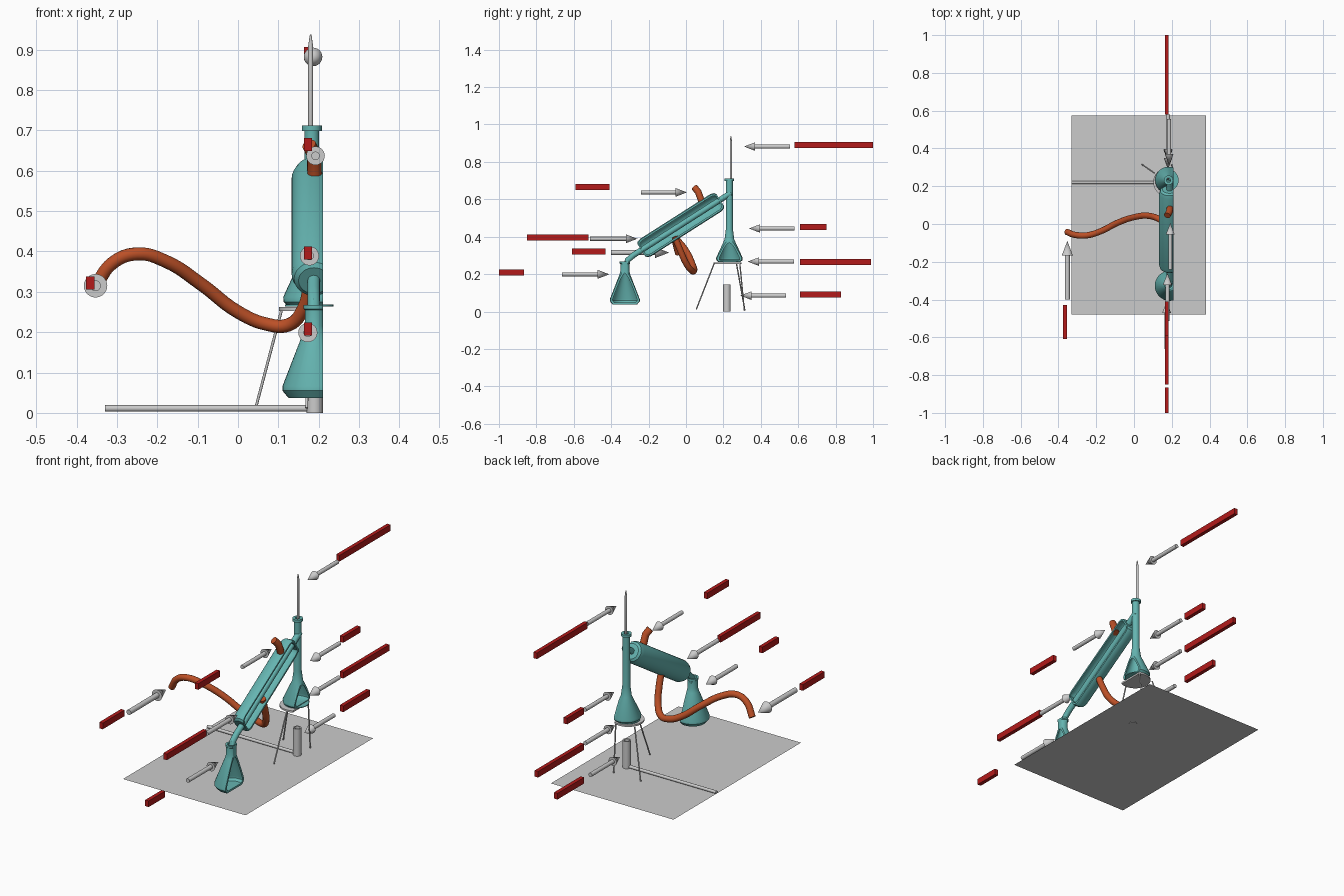
import bpy, bmesh, math
from mathutils import Matrix, Vector

if "Cube" in bpy.data.objects:
    bpy.data.objects.remove(bpy.data.objects["Cube"])

CUT_X = 0.21  # the glassware is sectioned at this plane


def material(name, rgb):
    m = bpy.data.materials.new(name)
    m.diffuse_color = (*rgb, 1)
    m.use_nodes = True
    m.node_tree.nodes["Principled BSDF"].inputs["Base Color"].default_value = m.diffuse_color
    return m


GLASS = material("teal_glass", (0.13, 0.46, 0.44))
RUBBER = material("orange_rubber", (0.50, 0.08, 0.02))
RED = material("label_red", (0.45, 0.01, 0.01))


def finish(ob, mat=None, smooth=True):
    if mat:
        ob.data.materials.append(mat)
    if smooth:
        bpy.ops.object.select_all(action='DESELECT')
        ob.select_set(True)
        bpy.context.view_layer.objects.active = ob
        bpy.ops.object.shade_smooth_by_angle(angle=math.radians(35))
    return ob


def lathe(name, profile, matrix, mat=None, sides=32, cut=False, closed=True):
    """Revolve (radius, height) points about local z, then optionally section at CUT_X."""
    bm = bmesh.new()
    vs = [bm.verts.new((r, 0, z)) for r, z in profile]
    n = len(vs)
    es = [bm.edges.new((vs[i], vs[(i + 1) % n])) for i in range(n if closed else n - 1)]
    bmesh.ops.spin(bm, geom=vs + es, cent=(0, 0, 0), axis=(0, 0, 1),
                   angle=2 * math.pi, steps=sides, use_duplicate=False)
    bmesh.ops.remove_doubles(bm, verts=bm.verts, dist=1e-5)
    bm.transform(matrix)
    bmesh.ops.recalc_face_normals(bm, faces=bm.faces)
    if cut:
        res = bmesh.ops.bisect_plane(bm, geom=bm.verts[:] + bm.edges[:] + bm.faces[:],
                                     plane_co=(CUT_X, 0, 0), plane_no=(1, 0, 0), clear_outer=True)
        rim = [e for e in res['geom_cut'] if isinstance(e, bmesh.types.BMEdge)]
        if rim:
            bmesh.ops.triangle_fill(bm, edges=rim, normal=(1, 0, 0), use_beauty=True)
    me = bpy.data.meshes.new(name)
    bm.to_mesh(me)
    bm.free()
    ob = bpy.data.objects.new(name, me)
    bpy.context.collection.objects.link(ob)
    return finish(ob, mat)


def tube(name, pts, radius, mat=None, smooth_path=False, caps=True):
    cu = bpy.data.curves.new(name, 'CURVE')
    cu.dimensions = '3D'
    cu.bevel_depth, cu.bevel_resolution, cu.use_fill_caps = radius, 4, caps
    cu.resolution_u = 6
    sp = cu.splines.new('BEZIER')
    sp.bezier_points.add(len(pts) - 1)
    for bp, p in zip(sp.bezier_points, pts):
        bp.co = p
        bp.handle_left_type = bp.handle_right_type = 'AUTO' if smooth_path else 'VECTOR'
    ob = bpy.data.objects.new(name, cu)
    bpy.context.collection.objects.link(ob)
    bpy.ops.object.select_all(action='DESELECT')
    ob.select_set(True)
    bpy.context.view_layer.objects.active = ob
    bpy.ops.object.convert(target='MESH')
    return finish(bpy.context.view_layer.objects.active, mat)


def box(name, lo, hi, mat=None):
    lo, hi = Vector(lo), Vector(hi)
    bpy.ops.mesh.primitive_cube_add(size=1, location=(lo + hi) / 2)
    ob = bpy.context.object
    ob.name = name
    ob.scale = hi - lo
    return finish(ob, mat, smooth=False)


T = Matrix.Translation

# base sheet
bpy.ops.mesh.primitive_plane_add(size=1, location=(0.025, 0.0475, 0.003))
bpy.context.object.name = "base_sheet"
bpy.context.object.scale = (0.71, 1.055, 1)

# boiling flask, open at the neck and sectioned at the side
lathe("boiling_flask",
      [(0, .264), (.058, .264), (.070, .275), (.071, .287), (.026, .385), (.019, .44), (.018, .698),
       (.025, .698), (.025, .712), (.011, .712), (.012, .44), (.019, .385), (.060, .288),
       (.060, .277), (.052, .272), (0, .272)],
      T((.183, .232, 0)), GLASS, cut=True, closed=False)
lathe("boiling_liquid", [(0, .264), (.06, .264), (.06, .268), (0, .268)],
      T((.176, .232, 0)), GLASS, closed=False)

# receiving flask
lathe("receiving_flask",
      [(0, .037), (.065, .037), (.080, .055), (.080, .066), (.030, .195), (.024, .215), (.024, .255),
       (.028, .258), (.028, .267), (.018, .267), (.018, .215), (.022, .195), (.068, .068),
       (.068, .058), (.058, .047), (0, .047)],
      T((.19, -.327, 0)), GLASS, cut=True, closed=False)

# condenser jacket and the inner vapour tube
jacket = T((.188, -.028, .462)) @ Matrix.Rotation(math.radians(-57.5), 4, 'X')
lathe("condenser_jacket",
      [(.015, -.25), (.038, -.25), (.049, -.242), (.055, -.222), (.055, .222), (.049, .242), (.038, .25),
       (.015, .25), (.015, .242), (.036, .242), (.043, .235), (.047, .22), (.047, -.22), (.043, -.235),
       (.036, -.242), (.015, -.242)],
      jacket, GLASS, cut=True)
tube("condenser_inner_tube",
     [(.188, .24, .634), (.188, -.28, .302), (.188, -.312, .275), (.188, -.322, .22)], .0155, GLASS, caps=False)

# thermometer
lathe("thermometer", [(0, .55), (.006, .56), (.006, .91), (.002, .937), (0, .938)],
      T((.18, .24, 0)), sides=16, closed=False)

# water outlet stub and inlet hose
tube("water_outlet", [(.19, .085, .585), (.188, .065, .64), (.176, .045, .664)], .018, RUBBER)
tube("water_inlet_hose",
     [(-.355, -.042, .31), (-.31, -.058, .372), (-.25, -.06, .394), (-.18, -.04, .376), (-.09, .005, .318),
      (0, .036, .25), (.07, .044, .220), (.125, .03, .218), (.162, 0, .258), (.178, -.03, .325),
      (.184, -.06, .40)], .0165, RUBBER, smooth_path=True)

# tripod stand: top ring plate and legs
lathe("tripod_top", [(0, .253), (.076, .253), (.076, .262), (0, .262)],
      T((.178, .222, 0)), cut=True, closed=False)
for i, (top, foot) in enumerate([((.108, .27, .255), (.042, .315, .005)),
                                 ((.178, .15, .255), (.17, .055, .012))]):
    tube(f"tripod_leg_{i}", [top, foot], .0035)
tube("tripod_leg_2", [(.205, .288, .255), (.2, .312, .005)], .0035)

# burner and its gas hose
lathe("burner", [(0, 0), (.02, 0), (.02, .145), (.014, .145), (.014, .03), (0, .03)],
      T((.19, .219, 0)), sides=24, closed=False)
tube("gas_hose", [(-.33, .22, .011), (.18, .22, .011)], .008)

# pointer arrows: x, tail y, tip y, z
arrows = [
    ("thermometer", .186, .555, .31, .882), ("boiling_flask", .18, .58, .337, .444),
    ("tripod", .18, .577, .33, .267), ("burner", .18, .535, .29, .085),
    ("outlet", .192, -.24, .005, .637), ("condenser", .177, -.513, -.26, .389),
    ("inlet", -.353, -.40, -.09, .315), ("receiver", .173, -.663, -.41, .199)]
for part, x, tail, tip, z in arrows:
    k = abs(tip - tail) / .245
    s = 1 if tip > tail else -1
    turn = Matrix.Rotation(math.radians(-90 * s), 4, 'X')
    length = abs(tip - tail)
    head = length - .06 * k
    lathe(f"{part}_arrow", [(0, 0), (.0105 * k, 0), (.0105 * k, head), (.023 * k, head), (0, length)],
          T((x, tail, z)) @ turn, sides=24, closed=False)

# plain blank label bars: x, y start, y end, z centre
labels = [
    ("thermometer", .173, .58, 1.0, .89), ("boiling_flask", .173, .61, .75, .453),
    ("tripod", .173, .61, .99, .266), ("burner", .173, .61, .83, .09),
    ("outlet", .173, -.59, -.41, .665), ("condenser", .173, -.85, -.52, .396),
    ("inlet", -.366, -.61, -.43, .322), ("receiver", .173, -1.0, -.865, .208)]
for part, x, y0, y1, z in labels:
    box(f"{part}_label_bar", (x - .01, y0, z - .016), (x + .01, y1, z + .016), RED)
